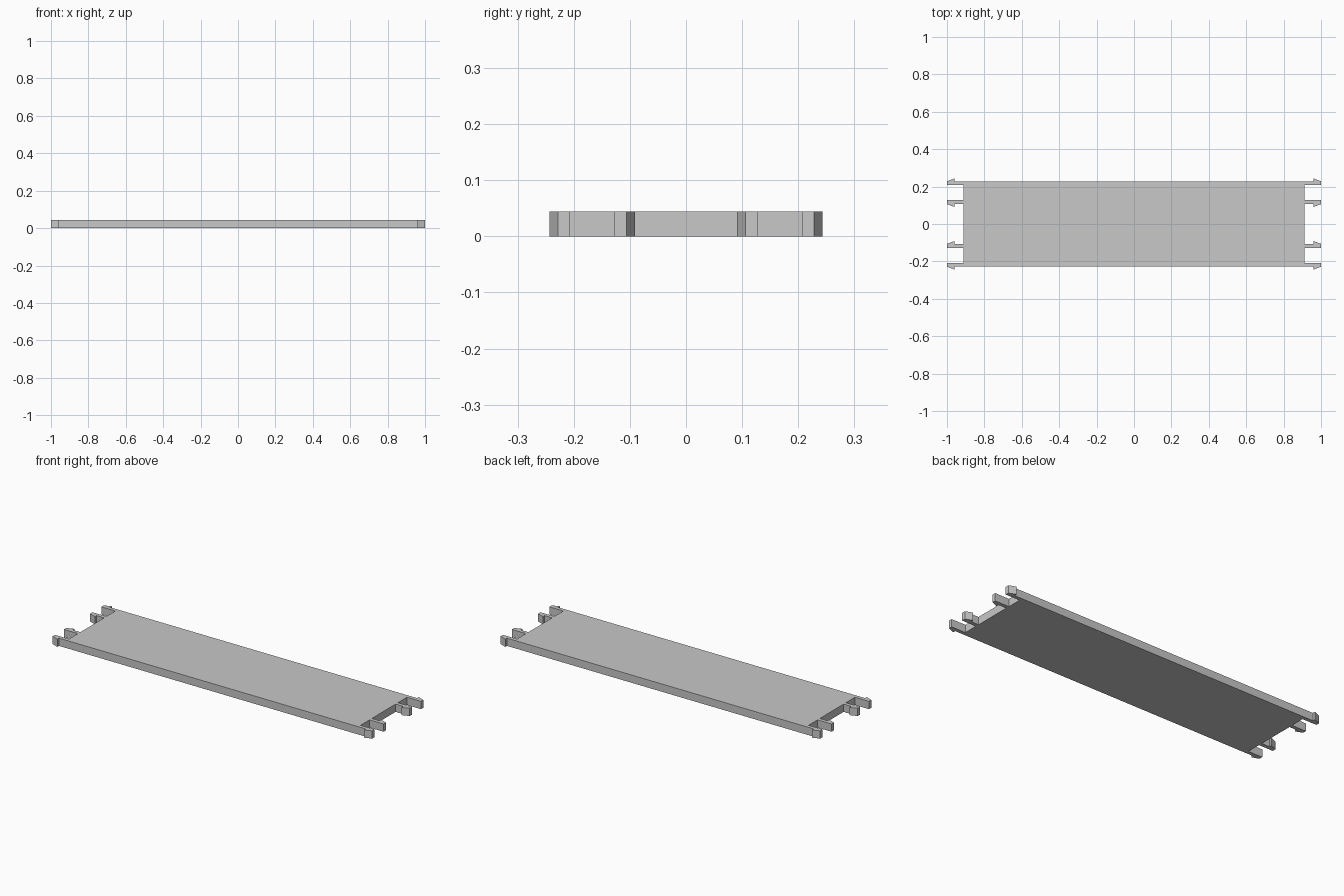
import bpy
import bmesh

cube = bpy.data.objects.get("Cube")
if cube:
    bpy.data.objects.remove(cube, do_unlink=True)

HEIGHT = 0.044
END = 0.912      # end of the deck
BARB = 0.96      # back of the clip barb
THICK = 0.021    # clip arm thickness
HOOK = 0.015     # how far the barb sticks out

grey = bpy.data.materials.new("light grey")
grey.use_nodes = True
color = (0.58, 0.58, 0.58, 1)
grey.diffuse_color = color
grey.node_tree.nodes["Principled BSDF"].inputs["Base Color"].default_value = color


def extrude_outline(name, outline):
    """Flat outline raised to the deck height."""
    bm = bmesh.new()
    face = bm.faces.new([bm.verts.new((x, y, 0)) for x, y in outline])
    top = bmesh.ops.extrude_face_region(bm, geom=[face])["geom"]
    verts = [v for v in top if isinstance(v, bmesh.types.BMVert)]
    bmesh.ops.translate(bm, verts=verts, vec=(0, 0, HEIGHT))
    bmesh.ops.recalc_face_normals(bm, faces=bm.faces)
    mesh = bpy.data.meshes.new(name)
    bm.to_mesh(mesh)
    bm.free()
    mesh.materials.append(grey)
    obj = bpy.data.objects.new(name, mesh)
    bpy.context.collection.objects.link(obj)
    return obj


def half_outline(sx, sy):
    """Corner of the deck: inner clip hooks inward, outer clip hooks outward."""
    inner, outer = 0.106, 0.2285
    pts = [
        (END, inner), (BARB, inner), (BARB, inner - HOOK), (1, inner),
        (1, inner + THICK), (END, inner + THICK),
        (END, outer - THICK), (1, outer - THICK), (1, outer),
        (BARB, outer + HOOK), (BARB, outer),
    ]
    return [(sx * x, sy * y) for x, y in pts]


# Deck and its eight snap clips as one continuous slab
outline = (half_outline(1, 1) + half_outline(-1, 1)[::-1]
           + half_outline(-1, -1) + half_outline(1, -1)[::-1])
extrude_outline("deck_with_clips", outline)
